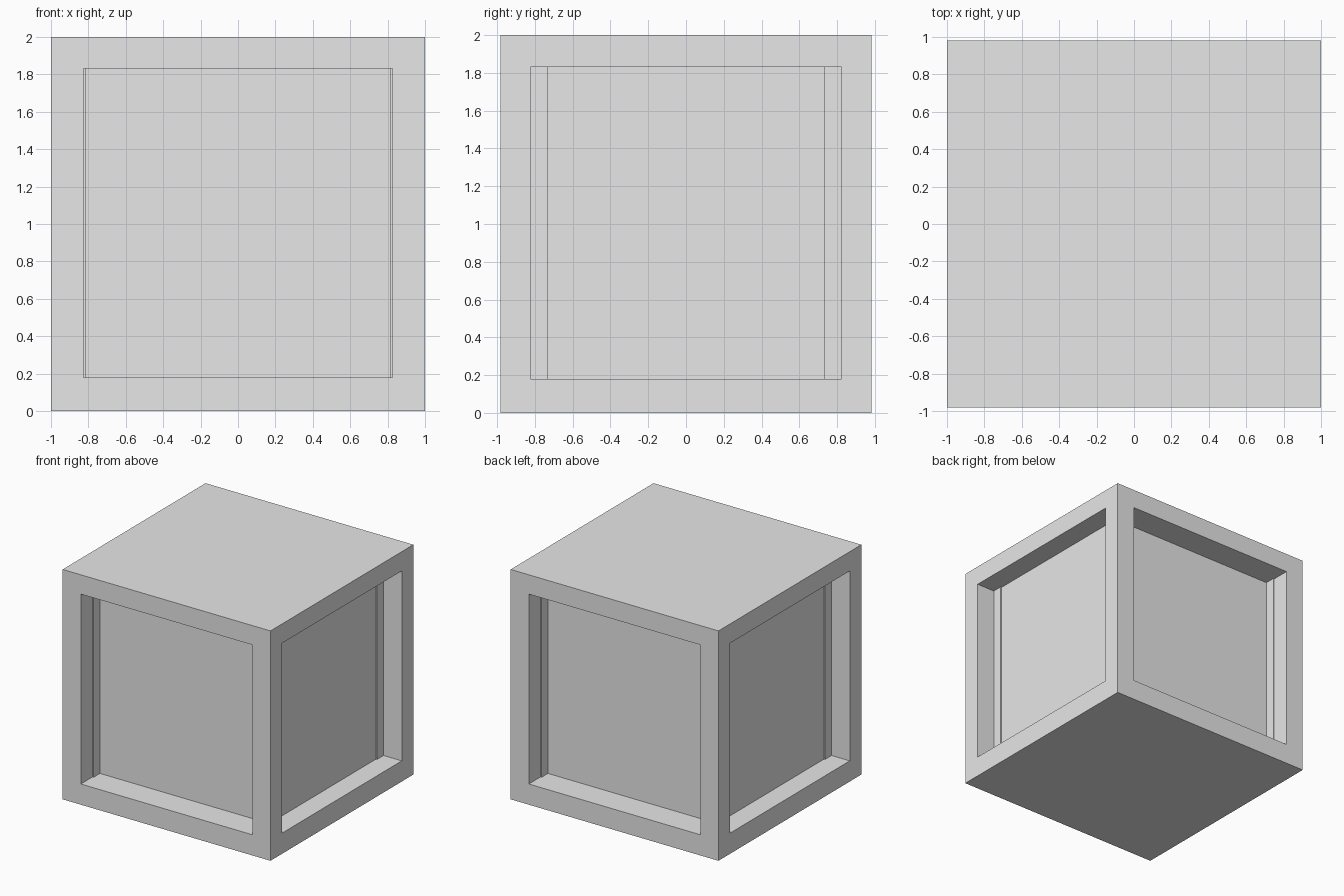
import bpy

if "Cube" in bpy.data.objects:
    bpy.data.objects.remove(bpy.data.objects["Cube"])

grey = bpy.data.materials.new("light_grey")
grey.diffuse_color = (0.8, 0.8, 0.8, 1)
grey.use_nodes = True
grey.node_tree.nodes["Principled BSDF"].inputs["Base Color"].default_value = grey.diffuse_color

# Main dimensions: outer half sizes, window opening, inner core
X, Y, H = 1.0, 0.982, 2.0
OX, OY = 0.825, 0.823
CX, CY = 0.815, 0.734
Z0, Z1 = 0.18, 1.832


def profile_prism(name, pts, z0, z1):
    """Extrude a closed xy outline from z0 to z1."""
    n = len(pts)
    verts = [(x, y, z0) for x, y in pts] + [(x, y, z1) for x, y in pts]
    faces = [tuple(reversed(range(n))), tuple(range(n, 2 * n))]
    faces += [(i, (i + 1) % n, n + (i + 1) % n, n + i) for i in range(n)]
    me = bpy.data.meshes.new(name)
    me.from_pydata(verts, [], faces)
    me.materials.append(grey)
    ob = bpy.data.objects.new(name, me)
    bpy.context.collection.objects.link(ob)
    return ob


def slab(name, hx, hy, z0, z1):
    return profile_prism(name, [(-hx, -hy), (hx, -hy), (hx, hy), (-hx, hy)], z0, z1)


# Solid base and lid
slab("base_slab", X, Y, 0, Z0)
slab("top_slab", X, Y, Z1, H)

# Middle section: one outline with four recessed panels and stepped corner posts
quarter = [(CX, CY), (OX, CY), (OX, OY), (X, OY), (X, Y), (OX, Y), (OX, OY), (CX, OY), (CX, CY)]

# Recessed panels are the sides of the core block
slab("panel_core", CX, CY, Z0, Z1)

# Corner posts and the slim inner stops behind them
for sx, xn in ((-1, "left"), (1, "right")):
    for sy, yn in ((-1, "front"), (1, "back")):
        for part, x0, x1, y0, y1 in (("corner_post", OX, X, OY, Y),
                                     ("panel_stop", CX, OX, CY, OY)):
            xa, xb = sorted((sx * x0, sx * x1))
            ya, yb = sorted((sy * y0, sy * y1))
            profile_prism(f"{part}_{yn}_{xn}",
                          [(xa, ya), (xb, ya), (xb, yb), (xa, yb)], Z0, Z1)
